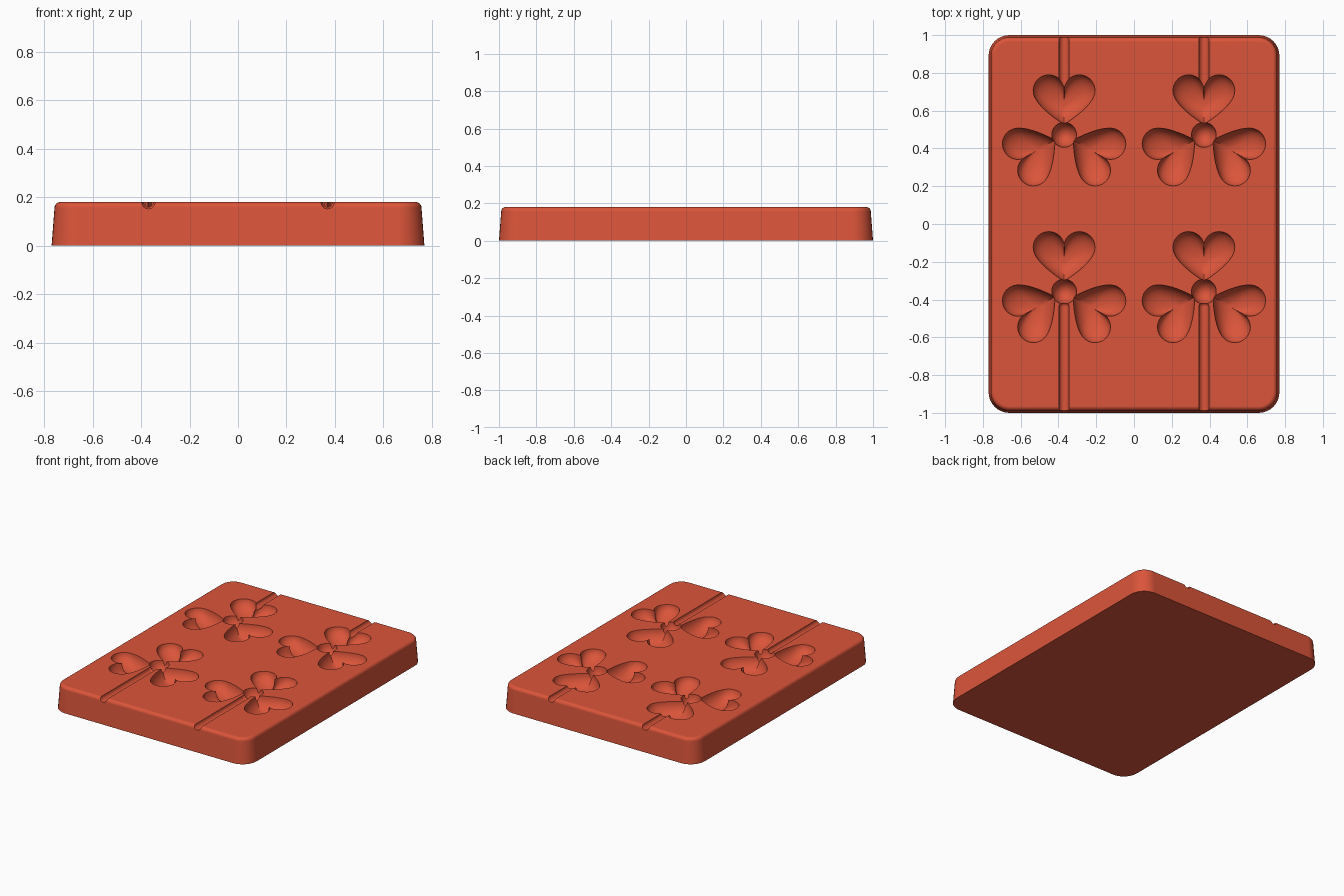
import bpy, bmesh
from math import sin, cos, pi, radians, atan2, hypot
from mathutils import Matrix, Vector

if "Cube" in bpy.data.objects:
    bpy.data.objects.remove(bpy.data.objects["Cube"], do_unlink=True)

TOP = 0.18

clay = bpy.data.materials.new("terracotta_red")
clay.use_nodes = True
clay.diffuse_color = (0.71, 0.09, 0.042, 1)
clay.node_tree.nodes["Principled BSDF"].inputs["Base Color"].default_value = clay.diffuse_color


def make_object(name, bm):
    bmesh.ops.recalc_face_normals(bm, faces=bm.faces)
    mesh = bpy.data.meshes.new(name)
    bm.to_mesh(mesh)
    bm.free()
    mesh.materials.append(clay)
    obj = bpy.data.objects.new(name, mesh)
    bpy.context.collection.objects.link(obj)
    return obj


def loft(name, loops):
    """Skin a stack of equal-length point loops and cap both ends."""
    bm = bmesh.new()
    rings = [[bm.verts.new(p) for p in loop] for loop in loops]
    n = len(rings[0])
    for a, b in zip(rings, rings[1:]):
        for i in range(n):
            j = (i + 1) % n
            bm.faces.new((a[i], a[j], b[j], b[i]))
    bm.faces.new(rings[0])
    bm.faces.new(rings[-1])
    return make_object(name, bm)


def rounded_rect(hx, hy, r, z, steps=8):
    points = []
    for q, (sx, sy) in enumerate([(1, 1), (-1, 1), (-1, -1), (1, -1)]):
        for i in range(steps + 1):
            a = (q + i / steps) * pi / 2
            points.append((sx * (hx - r) + r * cos(a), sy * (hy - r) + r * sin(a), z))
    return points


def heart_outline():
    """Heart with its tip towards the origin and its lobes towards +y."""
    half = []
    for i in range(15):
        a = radians(176 - 201 * i / 14)
        half.append((0.081 + 0.083 * cos(a), 0.235 + 0.083 * sin(a)))
    start, bend, tip = Vector(half[-1]), Vector((0.125, 0.135)), Vector((0, 0.055))
    for i in range(1, 8):
        t = i / 8
        half.append(tuple(start * (1 - t) ** 2 + bend * 2 * t * (1 - t) + tip * t * t))
    half[0] = (0.001, half[0][1])
    return half + [tuple(tip)] + [(-x, y) for x, y in reversed(half)]


def heart_cutter(x, y, turn):
    """Rounded heart bowl, carried straight up above the top face."""
    depth, mid = 0.09, 0.165
    levels = [(1, 0.05)]
    for i in range(10):
        t = radians(84 * i / 9)
        levels.append((cos(t), -depth * sin(t)))
    place = Matrix.Translation((x, y, TOP)) @ Matrix.Rotation(turn, 4, "Z")
    outline = heart_outline()
    return loft("heart_cutter", [[place @ Vector((px * s, mid + (py - mid) * s, z))
                                  for px, py in outline] for s, z in levels])


def capsule_cutter(start, end, r, squash=1.0):
    """Round-ended trough lying along the top face."""
    dx, dy = end[0] - start[0], end[1] - start[1]
    bm = bmesh.new()
    bmesh.ops.create_uvsphere(bm, u_segments=24, v_segments=13, radius=r)
    bmesh.ops.rotate(bm, verts=bm.verts, matrix=Matrix.Rotation(pi / 2, 3, "X"))
    for v in bm.verts:
        if v.co.y > 0:
            v.co.y += hypot(dx, dy)
        v.co.z *= squash
    bm.transform(Matrix.Translation((start[0], start[1], TOP - 0.001))
                 @ Matrix.Rotation(atan2(-dx, dy), 4, "Z"))
    return make_object("trough_cutter", bm)


# Tapered block with rounded corners and a rounded top rim
loops = [rounded_rect(0.77, 1.0, 0.11, 0)]
rim = 0.024
for i in range(7):
    a = i / 6 * pi / 2
    inset = 0.012 + rim * (1 - cos(a))
    loops.append(rounded_rect(0.77 - inset, 1 - inset, 0.11 - inset, TOP - rim + rim * sin(a)))
block = loft("mould_block", loops)

# Clover cavities: three hearts, a hub and a slanted stem each
cutters = []
for x in (-0.37, 0.37):
    for y in (0.472, -0.358):
        for k in range(3):
            cutters.append(heart_cutter(x, y, k * 2 * pi / 3))
        cutters.append(capsule_cutter((x, y), (x, y), 0.066, 1.25))
        cutters.append(capsule_cutter((x + 0.008, y - 0.07), (x + 0.065, y - 0.395), 0.031, 1.5))
    # Stick channels running out through the back and front edges
    cutters.append(capsule_cutter((x, 0.71), (x, 1.1), 0.027))
    cutters.append(capsule_cutter((x, -1.1), (x, -0.44), 0.027))

# Carve the block
bpy.ops.object.select_all(action="DESELECT")
bpy.context.view_layer.objects.active = block
block.select_set(True)
for cutter in cutters:
    cut = block.modifiers.new("carve", "BOOLEAN")
    cut.operation = "DIFFERENCE"
    cut.solver = "EXACT"
    cut.object = cutter
    bpy.ops.object.modifier_apply(modifier=cut.name)
    bpy.data.objects.remove(cutter, do_unlink=True)

bpy.ops.object.shade_smooth_by_angle(angle=radians(32))
weighted = block.modifiers.new("even_shading", "WEIGHTED_NORMAL")
weighted.keep_sharp = True
